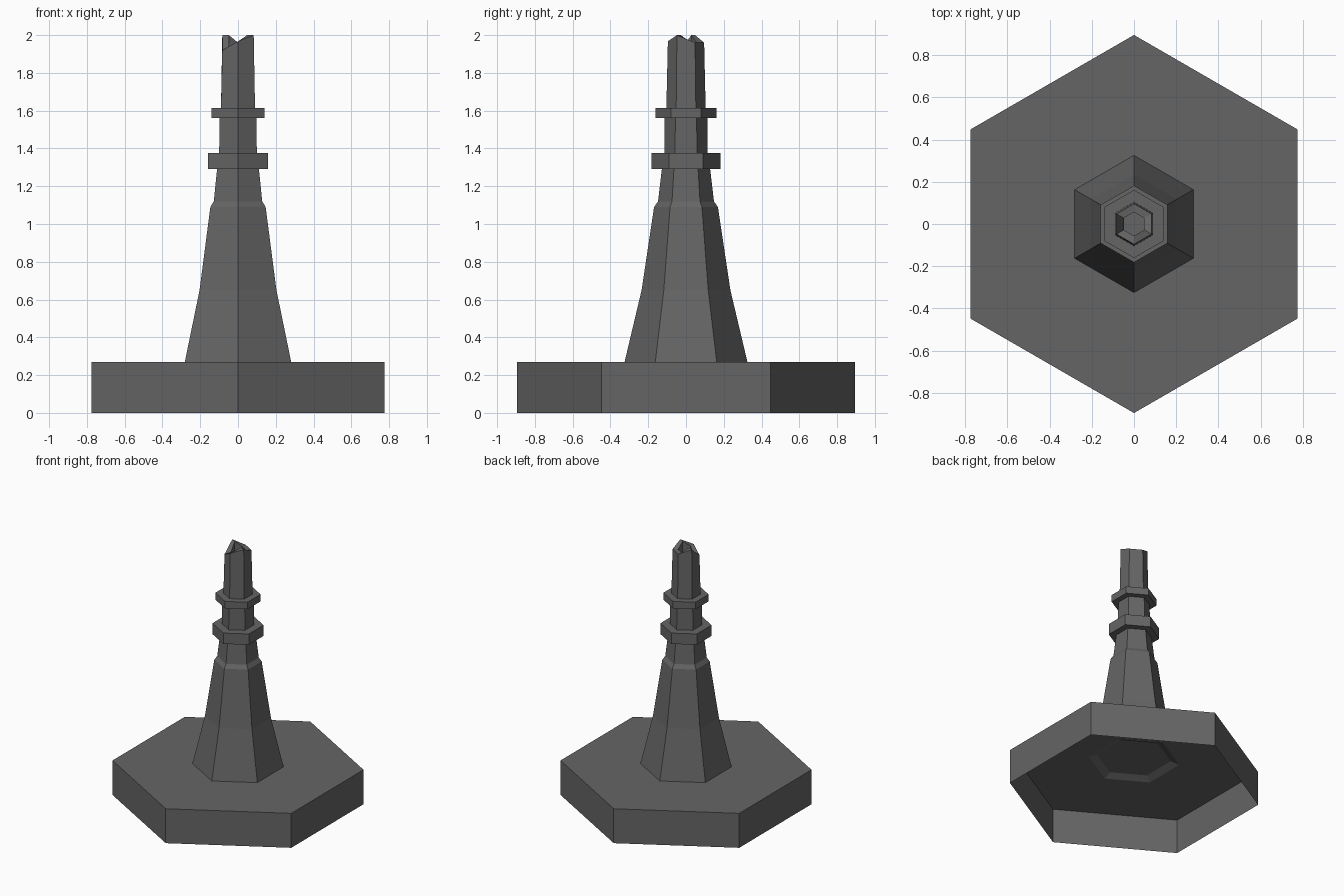
import bpy, bmesh, math

if "Cube" in bpy.data.objects:
    bpy.data.objects.remove(bpy.data.objects["Cube"])

stone = bpy.data.materials.new("dark grey stone")
stone.diffuse_color = (0.13, 0.13, 0.13, 1)
stone.use_nodes = True
stone.node_tree.nodes["Principled BSDF"].inputs["Base Color"].default_value = stone.diffuse_color


def ring_points(r, heights):
    """Hexagon with corners on the y axis; heights is a number or six numbers."""
    if not isinstance(heights, (list, tuple)):
        heights = [heights] * 6
    return [(r * math.cos(math.radians(60 * i - 90)),
             r * math.sin(math.radians(60 * i - 90)), z)
            for i, z in enumerate(heights)]


def hex_loft(name, profile, cap_start=True, cap_end=True):
    """Join a series of hexagons (radius, height) with flat quads."""
    bm = bmesh.new()
    rings = [[bm.verts.new(p) for p in ring_points(r, z)] for r, z in profile]
    for a, b in zip(rings, rings[1:]):
        for i in range(6):
            j = (i + 1) % 6
            bm.faces.new((a[i], a[j], b[j], b[i]))
    if cap_start:
        bm.faces.new(rings[0][::-1])
    if cap_end:
        bm.faces.new(rings[-1])
    mesh = bpy.data.meshes.new(name)
    bm.to_mesh(mesh)
    bm.free()
    mesh.materials.append(stone)
    obj = bpy.data.objects.new(name, mesh)
    bpy.context.collection.objects.link(obj)
    return obj


# Base: thin shell, open underneath, with a shallow recess below the tower
hex_loft("base_shell", [(0.895, 0.0), (0.895, 0.27), (0.325, 0.27), (0.265, 0.295)])

# the open underside has no lid
base = bpy.data.objects["base_shell"]
bm = bmesh.new()
bm.from_mesh(base.data)
bmesh.ops.delete(bm, geom=[f for f in bm.faces if f.calc_center_median().z < 0.01],
                 context='FACES_ONLY')
bm.to_mesh(base.data)
bm.free()

# Tapering tower with a small shoulder
hex_loft("tower_shaft", [(0.325, 0.27), (0.235, 0.65), (0.169, 1.09),
                         (0.148, 1.12), (0.128, 1.29)], cap_start=False)

# Collars and neck
hex_loft("lower_collar", [(0.182, 1.29), (0.182, 1.375)])
hex_loft("neck", [(0.115, 1.375), (0.113, 1.56)])
hex_loft("upper_collar", [(0.161, 1.56), (0.161, 1.615)])

# Hollow, jagged broken top (rim heights counter-clockwise from the front corner)
rim = [1.967, 2.0, 1.96, 1.96, 2.0, 1.92]
hex_loft("broken_top", [(0.104, 1.615), (0.096, rim), (0.056, rim), (0.056, 1.87)])
